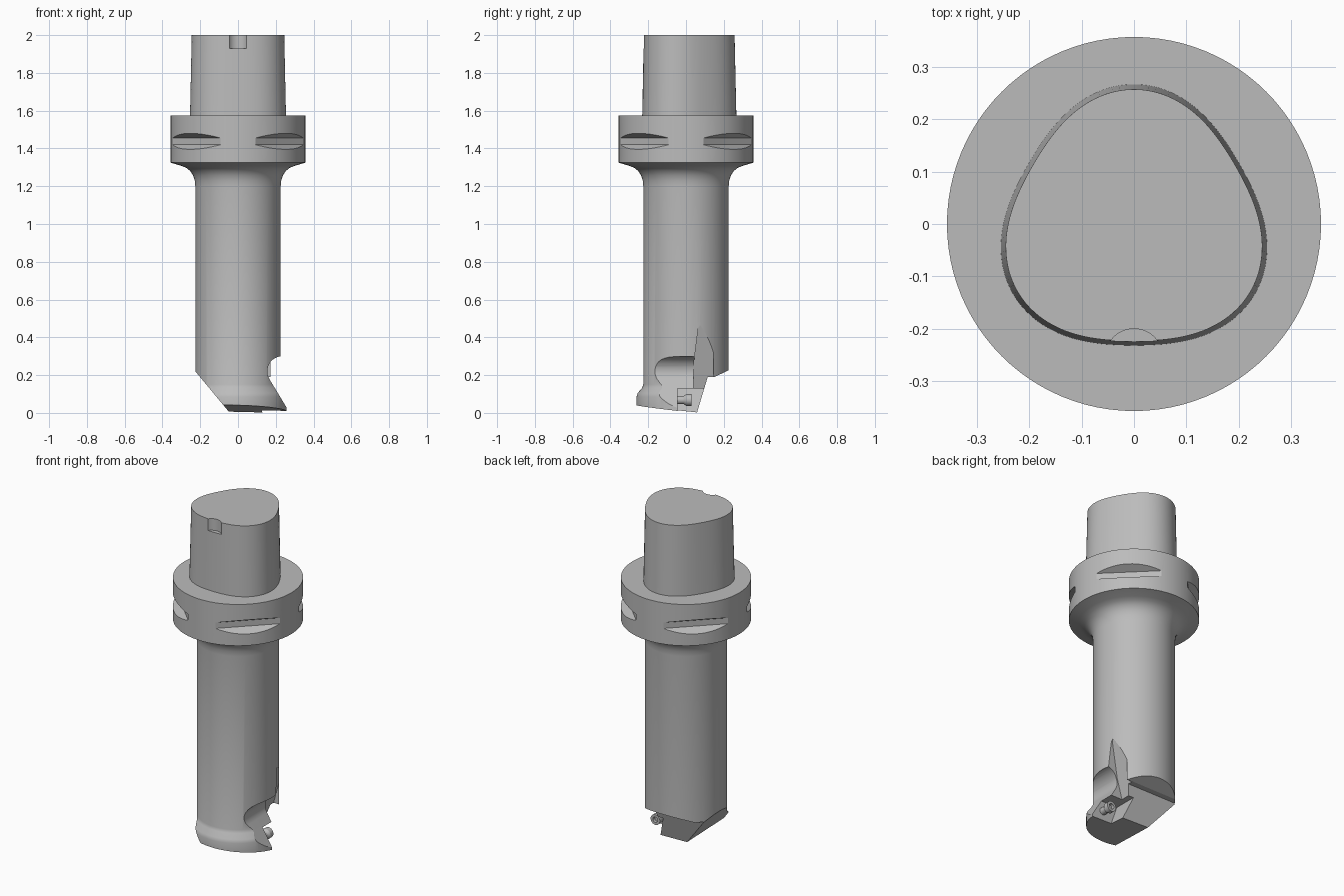
import bpy, bmesh
from math import sin, cos, pi, radians, hypot
from mathutils import Matrix, Vector

cube = bpy.data.objects.get("Cube")
if cube:
    bpy.data.objects.remove(cube, do_unlink=True)

steel = bpy.data.materials.new("grey steel")
steel.use_nodes = True
GREY = (0.5, 0.5, 0.5, 1)
steel.diffuse_color = GREY
steel.node_tree.nodes["Principled BSDF"].inputs["Base Color"].default_value = GREY


def finish(name, bm):
    bmesh.ops.remove_doubles(bm, verts=bm.verts, dist=1e-6)
    bmesh.ops.recalc_face_normals(bm, faces=bm.faces)
    mesh = bpy.data.meshes.new(name)
    bm.to_mesh(mesh)
    bm.free()
    mesh.materials.append(steel)
    obj = bpy.data.objects.new(name, mesh)
    bpy.context.scene.collection.objects.link(obj)
    return obj


def loft(name, rings):
    """Closed solid through rings with equal point counts."""
    bm = bmesh.new()
    loops = [[bm.verts.new(p) for p in ring] for ring in rings]
    n = len(loops[0])
    for a, b in zip(loops, loops[1:]):
        for i in range(n):
            j = (i + 1) % n
            bm.faces.new((a[i], a[j], b[j], b[i]))
    bm.faces.new(loops[0])
    bm.faces.new(loops[-1])
    return finish(name, bm)


def circle(r, z, n=96):
    return [(r * cos(2 * pi * i / n), r * sin(2 * pi * i / n), z) for i in range(n)]


def along_x(name, profile, x0, x1):
    return loft(name, [[(x, y, z) for y, z in profile] for x in (x0, x1)])


def along_y(name, profile, y0, y1):
    return loft(name, [[(x, y, z) for x, z in profile] for y in (y0, y1)])


def cut(obj, cutters):
    for c in cutters:
        c.hide_render = True
        mod = obj.modifiers.new(c.name, "BOOLEAN")
        mod.operation = "DIFFERENCE"
        mod.solver = "EXACT"
        mod.object = c
    bpy.context.view_layer.update()
    dg = bpy.context.evaluated_depsgraph_get()
    mesh = bpy.data.meshes.new_from_object(obj.evaluated_get(dg))
    obj.modifiers.clear()
    obj.data = mesh
    for c in cutters:
        bpy.data.objects.remove(c, do_unlink=True)


def smooth(obj):
    bpy.ops.object.select_all(action="DESELECT")
    obj.select_set(True)
    bpy.context.view_layer.objects.active = obj
    bpy.ops.object.shade_smooth_by_angle(angle=radians(25))


# Tapered three-lobed shank with a small key notch
def lobed(scale, z, n=120):
    ring = []
    for i in range(n):
        t = 2 * pi * i / n
        r = scale * (0.2495 + 0.0175 * cos(3 * (t - pi / 2)))
        ring.append((r * cos(t), r * sin(t), z))
    return ring


shank = loft("tapered_shank", [lobed(1, 1.56), lobed(0.963, 2.0)])
key = loft("key_cutter", [[(x, y - 0.255, z) for x, y, z in circle(0.055, z, 48)]
                          for z in (1.93, 2.1)])
cut(shank, [key])

# Flange, filleted neck, bar and slightly wider head in one turned profile
profile = [(0.262, -0.02), (0.262, 0.085), (0.256, 0.105), (0.232, 0.132), (0.226, 0.15),
           (0.226, 1.2), (0.229, 1.23), (0.238, 1.258), (0.254, 1.282), (0.275, 1.298),
           (0.3, 1.308), (0.357, 1.325), (0.357, 1.575)]
bar = loft("bar_and_flange", [circle(r, z) for r, z in profile])

# Four gripper grooves around the flange
cutters = []
for k in range(4):
    groove = along_y("groove_cutter", [(0.309, 1.42), (0.309, 1.455), (0.405, 1.505),
                                       (0.405, 1.37)], -0.4, 0.4)
    groove.data.transform(Matrix.Rotation(radians(45 + 90 * k), 4, "Z"))
    cutters.append(groove)

# Sloped end face
base = loft("base_cutter", [
    [(x, y, z if z < 0 else 0.012 - 0.11 * y - 0.025 * x)
     for x, y in ((-0.5, -0.5), (0.5, -0.5), (0.5, 0.5), (-0.5, 0.5))]
    for z in (-0.3, 0)])
cutters.append(base)

# Diagonal relief on the side away from the cutting edge
cutters.append(along_y("relief_cutter", [(-0.475, 0.52), (-0.0185, -0.03), (-0.0185, -0.2),
                                         (-0.6, -0.2)], -0.5, 0.5))

# Rounded scallop running into a slanted flank
arc = [(0.235 + 0.08 * cos(radians(a)), 0.22 + 0.08 * sin(radians(a)))
       for a in range(61, 212, 10)]
cutters.append(along_y("scallop_cutter", arc + [(0.335, -0.1), (0.5, -0.1), (0.5, 0.29)],
                       -0.4, 0.08))

# Leaning rake face with its ledge
cutters.append(along_x("rake_cutter", [(0.027, -0.1), (0.058, 0.0), (0.115, 0.19), (0.15, 0.19),
                                       (0.3, 0.26), (0.3, -0.1)], -0.5, 0.5))

# Chip flute that runs out up the bar
flute = [(0.04, 0.13), (0.04, 0.25), (0.065, 0.45), (0.075, 0.465), (0.1, 0.44),
         (0.145, 0.36), (0.145, 0.13)]
cutters.append(loft("flute_cutter", [
    [(0.212 - 0.28 * (0.46 - z), y, z) for y, z in flute],
    [(0.5, y, z) for y, z in flute]]))

# Insert seat
cutters.append(along_y("seat_cutter", [(0.085, 0.13), (0.4, 0.13), (0.4, -0.1), (0.165, -0.1)],
                       -0.045, 0.2))
cut(bar, cutters)

# Clamping screw standing on the seat, with a socket
screw_profile = [(0.022, -0.06), (0.022, -0.012), (0.031, 0.002), (0.031, 0.03),
                 (0.016, 0.03), (0.016, 0.012)]
screw = loft("clamp_screw", [[(0.185 + x, y, 0.068 + z) for x, z, y in circle(r, d, 32)]
                             for r, d in screw_profile])

for part in (shank, bar, screw):
    smooth(part)
